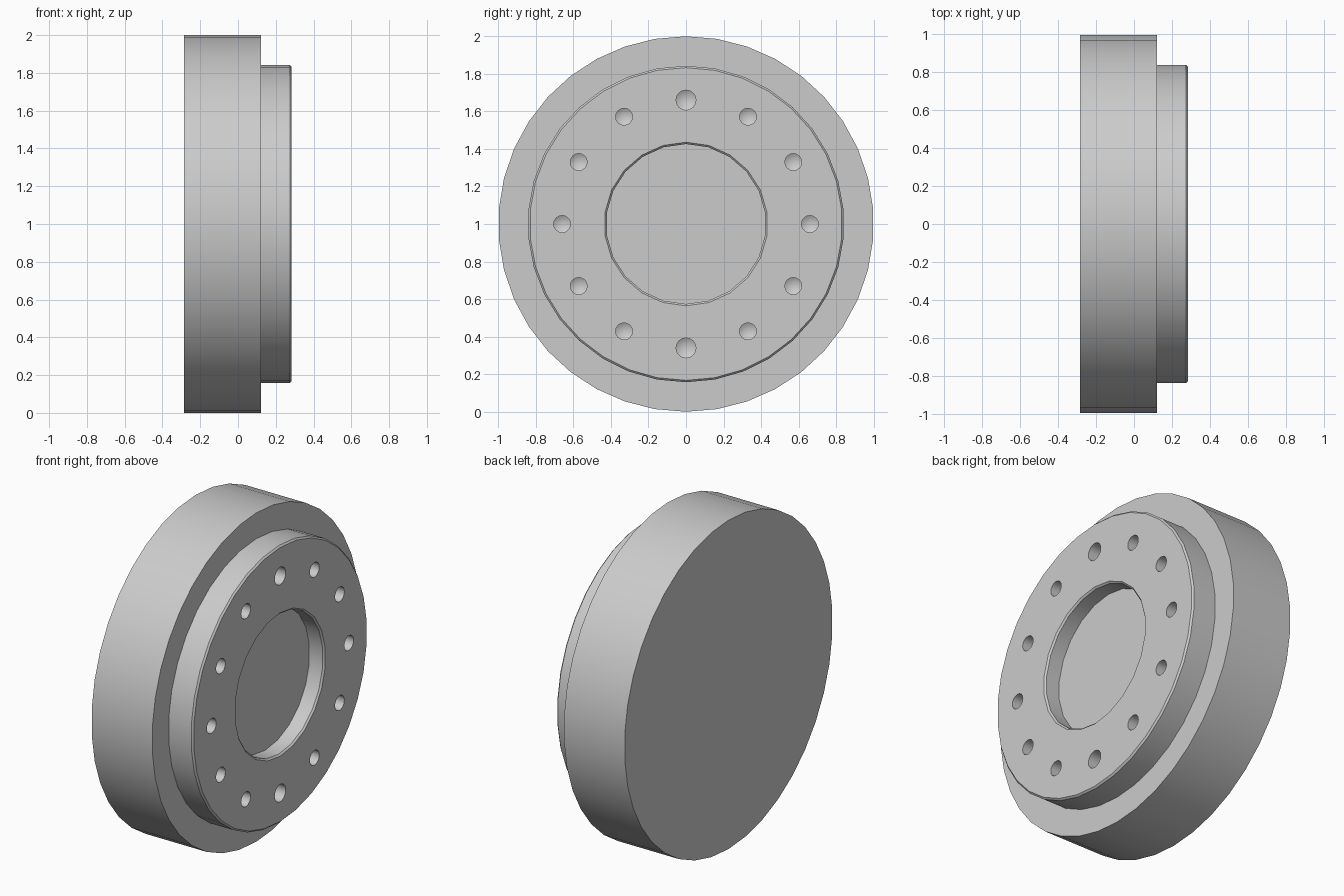
import bpy, bmesh, math
from mathutils import Vector

if "Cube" in bpy.data.objects:
    bpy.data.objects.remove(bpy.data.objects["Cube"], do_unlink=True)

grey = bpy.data.materials.new("plain grey")
grey.use_nodes = True
colour = (0.6, 0.6, 0.6, 1)
grey.diffuse_color = colour
grey.node_tree.nodes["Principled BSDF"].inputs["Base Color"].default_value = colour


def turned(name, profile, sides, centre=(0, 0, 1)):
    """Closed solid turned around the x axis from (x, radius) points."""
    bm = bmesh.new()
    rings = []
    for x, r in profile:
        count = sides if r > 0 else 1
        rings.append([bm.verts.new(Vector(centre) + Vector((
            x, r * math.sin(math.tau * i / sides), r * math.cos(math.tau * i / sides))))
            for i in range(count)])
    for a, b in zip(rings, rings[1:]):
        for i in range(sides):
            j = (i + 1) % sides
            if len(a) == 1:
                bm.faces.new((a[0], b[j], b[i]))
            else:
                bm.faces.new((a[i], a[j], b[j], b[i]))
    for ring in (rings[0], rings[-1]):
        if len(ring) > 1:
            bm.faces.new(ring)
    bmesh.ops.recalc_face_normals(bm, faces=bm.faces)
    mesh = bpy.data.meshes.new(name)
    bm.to_mesh(mesh)
    bm.free()
    mesh.materials.append(grey)
    obj = bpy.data.objects.new(name, mesh)
    bpy.context.collection.objects.link(obj)
    return obj


def smooth(obj):
    bpy.ops.object.select_all(action="DESELECT")
    obj.select_set(True)
    bpy.context.view_layer.objects.active = obj
    bpy.ops.object.shade_smooth_by_angle(angle=math.radians(30))


# Wide disc and the raised face with its chamfered rim
face, step, back, bevel = 0.284, 0.122, -0.286, 0.01
body = turned("main_disc", [(back, 1), (step, 1)], 38)
boss = turned("raised_face", [(step - 0.01, 0.843), (face - bevel, 0.843),
                              (face, 0.843 - bevel)], 34)

# Central recess with a chamfered mouth
over = 0.02
cutters = [turned("recess_cutter", [(face - 0.1, 0.426), (face - bevel, 0.426),
                                    (face, 0.436), (face + over, 0.436 + over)], 22)]

# Ring of drilled holes with conical bottoms, the top and bottom ones larger
for i in range(12):
    a = math.tau * i / 12
    r = 0.053 if i % 6 == 0 else 0.045
    floor = face - 0.1
    cutters.append(turned("hole_cutter", [(floor - 0.6 * r, 0), (floor, r), (face + over, r)],
                          16, (0, 0.66 * math.sin(a), 1 + 0.66 * math.cos(a))))

for cutter in cutters:
    cutter.hide_render = True
    mod = boss.modifiers.new("cut", "BOOLEAN")
    mod.operation = "DIFFERENCE"
    mod.solver = "EXACT"
    mod.object = cutter

# Bake the cuts, then drop the cutters
bpy.context.view_layer.update()
cut_mesh = bpy.data.meshes.new_from_object(
    boss.evaluated_get(bpy.context.evaluated_depsgraph_get()))
boss.modifiers.clear()
boss.data = cut_mesh
for cutter in cutters:
    bpy.data.objects.remove(cutter, do_unlink=True)

for part in (body, boss):
    smooth(part)
